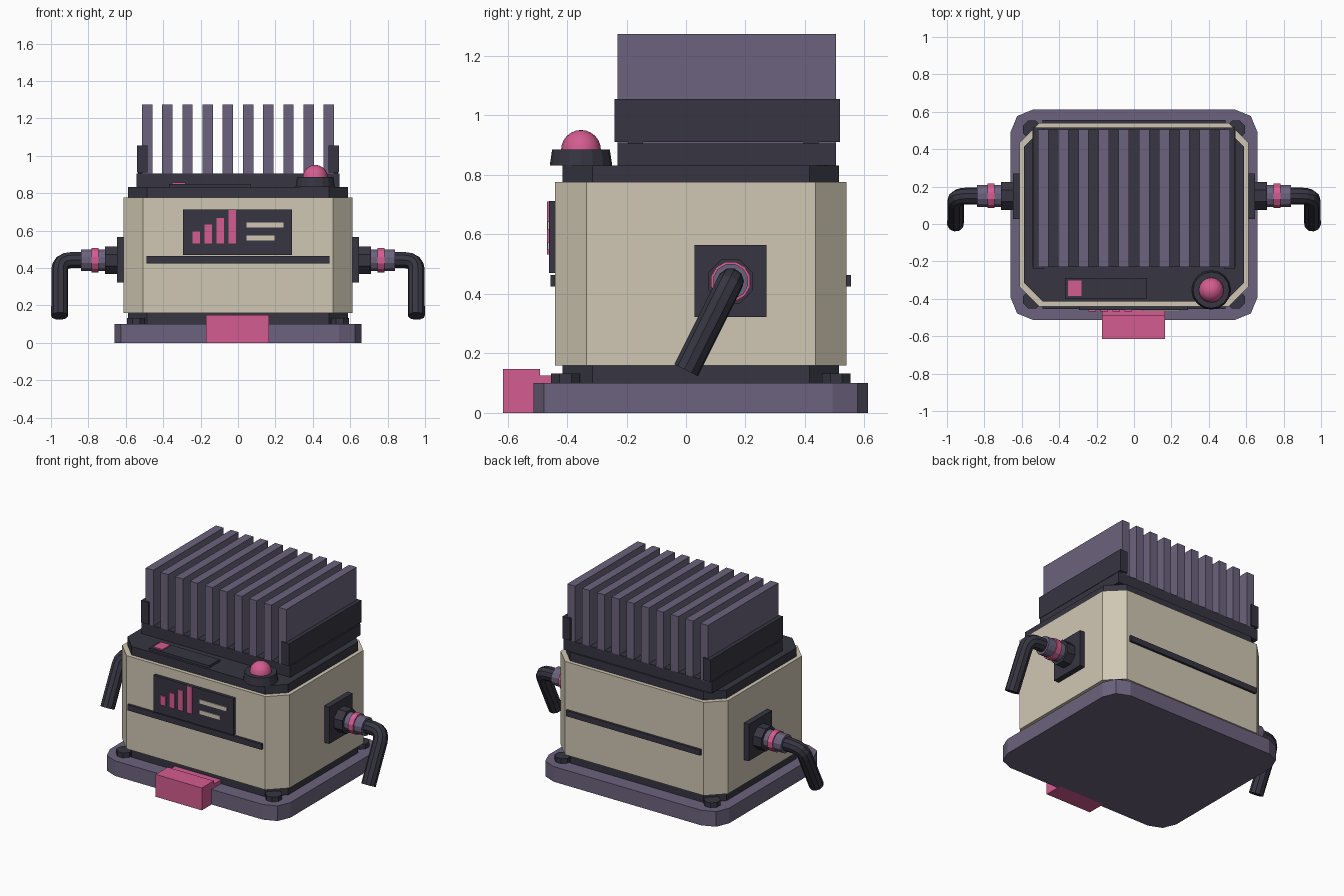
import bpy, bmesh, math
from mathutils import Vector, Matrix

if "Cube" in bpy.data.objects:
    bpy.data.objects.remove(bpy.data.objects["Cube"], do_unlink=True)


def material(name, rgb):
    m = bpy.data.materials.new(name)
    m.use_nodes = True
    m.diffuse_color = (*rgb, 1)
    m.node_tree.nodes["Principled BSDF"].inputs["Base Color"].default_value = (*rgb, 1)
    return m


CREAM = material("cream", (0.63, 0.575, 0.455))
DARK = material("charcoal", (0.037, 0.036, 0.054))
PURPLE = material("dusty_purple", (0.15, 0.124, 0.206))
PINK = material("pink", (0.655, 0.107, 0.279))


def finish(name, bm, mat):
    bmesh.ops.recalc_face_normals(bm, faces=bm.faces)
    me = bpy.data.meshes.new(name)
    bm.to_mesh(me)
    bm.free()
    me.materials.append(mat)
    ob = bpy.data.objects.new(name, me)
    bpy.context.collection.objects.link(ob)
    return ob


def box(name, x, y, z, mat, corner=0, segments=1):
    """Box from ranges, with optional bevel on its upright edges."""
    bm = bmesh.new()
    bmesh.ops.create_cube(bm, size=1)
    for v in bm.verts:
        v.co = [r[0] + (c + 0.5) * (r[1] - r[0]) for c, r in zip(v.co, (x, y, z))]
    if corner:
        upright = [e for e in bm.edges
                   if abs(e.verts[0].co.z - e.verts[1].co.z) > 1e-4]
        bmesh.ops.bevel(bm, geom=upright, offset=corner, segments=segments,
                        profile=0.5, affect='EDGES')
    return finish(name, bm, mat)


def cylinder(name, start, end, r1, r2, sides, mat, turn=0):
    a, b = Vector(start), Vector(end)
    bm = bmesh.new()
    bmesh.ops.create_cone(bm, cap_ends=True, segments=sides, radius1=r1,
                          radius2=r2, depth=(b - a).length)
    rot = (b - a).to_track_quat('Z', 'Y').to_matrix().to_4x4()
    bm.transform(Matrix.Translation((a + b) / 2) @ rot @ Matrix.Rotation(turn, 4, 'Z'))
    return finish(name, bm, mat)


def smooth(ob, angle=35):
    bpy.ops.object.select_all(action='DESELECT')
    ob.select_set(True)
    bpy.context.view_layer.objects.active = ob
    bpy.ops.object.shade_smooth_by_angle(angle=math.radians(angle))


# Base and chamfered housing
box("base_plate", (-0.66, 0.66), (-0.513, 0.612), (0, 0.1), PURPLE, 0.12, 2)
box("lower_skirt", (-0.587, 0.587), (-0.415, 0.515), (0.1, 0.16), DARK, 0.1)
box("housing", (-0.612, 0.612), (-0.44, 0.54), (0.16, 0.776), CREAM, 0.105)
box("housing_cap", (-0.587, 0.587), (-0.415, 0.515), (0.776, 0.832), DARK, 0.1)

# Base bolts
for sx in (-1, 1):
    for y in (-0.405, 0.505):
        cylinder("base_bolt", (sx * 0.545, y, 0.1), (sx * 0.545, y, 0.132),
                 0.052, 0.052, 8, DARK, math.pi / 8)

# Heat sink
box("heat_sink_plate", (-0.543, 0.543), (-0.23, 0.505), (0.832, 0.905), DARK)
for i in range(10):
    cx = (i - 4.5) * 0.108
    box("cooling_fin", (cx - 0.028, cx + 0.028), (-0.23, 0.505), (0.9, 1.273), PURPLE)
for s in (-1, 1):
    box("fin_side_rail", sorted((s * 0.485, s * 0.54)), (-0.24, 0.517), (0.91, 1.056), DARK)
    for y in (-0.17, 0.42):
        box("rail_foot", sorted((s * 0.49, s * 0.535)), (y - 0.025, y + 0.025),
            (0.9, 0.915), DARK)

# Trim strips on front and back
box("front_trim", (-0.49, 0.49), (-0.455, -0.435), (0.425, 0.463), DARK)
box("back_trim", (-0.49, 0.49), (0.535, 0.555), (0.425, 0.463), DARK)

# Front display with bars and text-like lines
box("display_panel", (-0.295, 0.29), (-0.46, -0.435), (0.47, 0.712), DARK)
for i, top in enumerate((0.594, 0.631, 0.668, 0.71)):
    x = -0.243 + i * 0.064
    box("display_bar", (x, x + 0.04), (-0.467, -0.459), (0.532, top), PINK)
for right, z in ((0.243, 0.617), (0.195, 0.547)):
    box("display_line", (0.045, right), (-0.465, -0.459), (z, z + 0.026), CREAM)

# Top control strip
box("control_strip", (-0.37, 0.07), (-0.4, -0.29), (0.83, 0.848), DARK)
box("control_button", (-0.352, -0.282), (-0.386, -0.303), (0.846, 0.856), PINK)

# Warning lamp
cylinder("lamp_base", (0.413, -0.353, 0.832), (0.413, -0.353, 0.885),
         0.105, 0.097, 16, DARK)
bm = bmesh.new()
bmesh.ops.create_uvsphere(bm, u_segments=16, v_segments=12, radius=0.067)
bmesh.ops.delete(bm, geom=[v for v in bm.verts if v.co.z < -0.01], context='VERTS')
bm.transform(Matrix.Translation((0.413, -0.353, 0.884)))
smooth(finish("lamp_dome", bm, PINK))

# Front latch
box("latch_block", (-0.171, 0.166), (-0.615, -0.49), (0, 0.148), PINK)
box("latch_tongue", (-0.171, 0.166), (-0.49, -0.41), (0.09, 0.126), PINK)

# Side connectors with drooping cables
CY, CZ = 0.15, 0.442
for s in (-1, 1):
    box("connector_plate", sorted((s * 0.605, s * 0.648)), (0.028, 0.27),
        (0.322, 0.565), DARK)
    for name, x1, x2, r, sides, mat in (
            ("connector_collar", 0.645, 0.71, 0.08, 8, DARK),
            ("connector_sleeve", 0.7, 0.84, 0.06, 12, PURPLE),
            ("connector_ring", 0.745, 0.782, 0.068, 12, PINK)):
        cylinder(name, (s * x1, CY, CZ), (s * x2, CY, CZ), r, r, sides, mat, math.pi / sides)

    # Cable path: straight, rounded elbow, straight drop
    elbow = Vector((s * 0.954, CY, CZ))
    end = Vector((s * 0.954, 0.0, 0.143))
    back = Vector((-s, 0, 0)) * 0.065
    down = (end - elbow).normalized() * 0.065
    path = [Vector((s * 0.82, CY, CZ))]
    for k in range(5):
        t = k / 4
        path.append(elbow + back * (1 - t) ** 2 + down * t ** 2)
    path.append(end)
    cu = bpy.data.curves.new("cable", 'CURVE')
    cu.dimensions = '3D'
    cu.bevel_depth = 0.045
    cu.bevel_resolution = 3
    cu.use_fill_caps = True
    sp = cu.splines.new('POLY')
    sp.points.add(len(path) - 1)
    for p, co in zip(sp.points, path):
        p.co = (*co, 1)
    sp.use_smooth = False
    cu.materials.append(DARK)
    bpy.context.collection.objects.link(bpy.data.objects.new("cable", cu))
